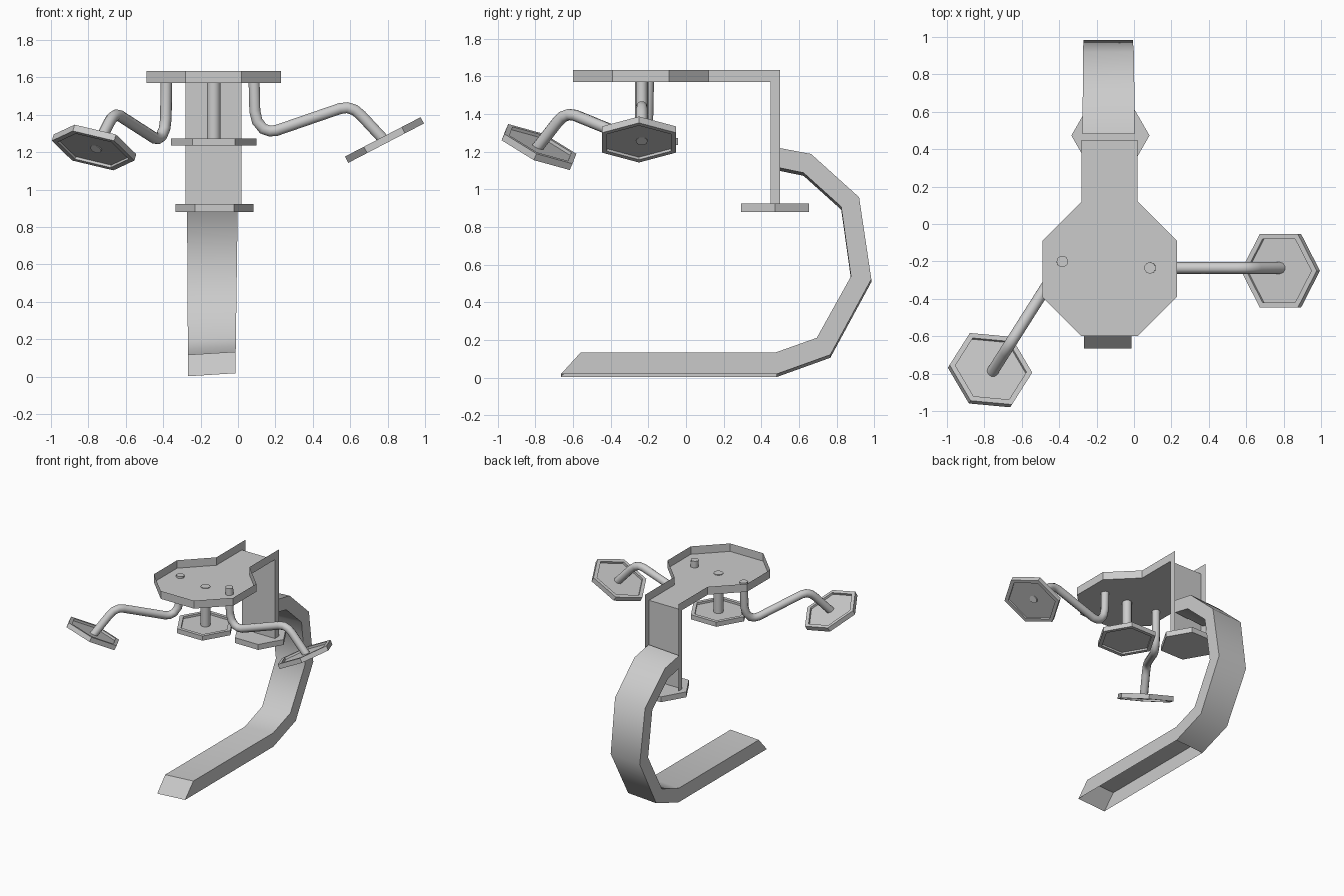
import bpy, math
from math import cos, sin, pi
from mathutils import Matrix, Vector

if "Cube" in bpy.data.objects:
    bpy.data.objects.remove(bpy.data.objects["Cube"])


def mesh_object(name, verts, faces, matrix=Matrix(), smooth=None):
    me = bpy.data.meshes.new(name)
    me.from_pydata(verts, [], faces)
    me.transform(matrix)
    me.update()
    ob = bpy.data.objects.new(name, me)
    bpy.context.collection.objects.link(ob)
    if smooth:
        select(ob)
        bpy.ops.object.shade_smooth_by_angle(angle=math.radians(smooth))
    return ob


def select(ob):
    bpy.ops.object.select_all(action='DESELECT')
    ob.select_set(True)
    bpy.context.view_layer.objects.active = ob


def tube(name, points, radius, matrix):
    cu = bpy.data.curves.new(name, 'CURVE')
    cu.dimensions = '3D'
    cu.bevel_depth = radius
    cu.bevel_resolution = 3
    cu.use_fill_caps = True
    sp = cu.splines.new('POLY')
    sp.points.add(len(points) - 1)
    for p, (x, z) in zip(sp.points, points):
        p.co = (*(matrix @ Vector((x, 0, z))), 1)
    ob = bpy.data.objects.new(name, cu)
    bpy.context.collection.objects.link(ob)
    select(ob)
    bpy.ops.object.convert(target='MESH')
    bpy.ops.object.shade_smooth_by_angle(angle=math.radians(50))


def hex_pad(name, radius, half, matrix, recessed=True):
    # rings run from the top centre, over the rim, to the bottom centre
    rings = [(radius, half), (radius, -half)]
    if recessed:
        inner = radius * 0.86
        rings = [(inner, 0.002), (inner, half)] + rings + [(inner, -half), (inner, -0.004)]
    verts = [(r * cos(k * pi / 3), r * sin(k * pi / 3), z) for r, z in rings for k in range(6)]
    n = len(rings)
    faces = [tuple(range(6)), tuple(reversed(range(6 * n - 6, 6 * n)))]
    for i in range(n - 1):
        for k in range(6):
            a, b = i * 6 + k, i * 6 + (k + 1) % 6
            faces.append((a, a + 6, b + 6, b))
    mesh_object(name, verts, faces, matrix)


# top tray: open octagonal pan with a neck folding down into a back channel
L, R, FLOOR, TOP, FOOT = -0.28, 0.02, 1.57, 1.635, 0.89
outline = [(L, .45), (L, .12), (-.49, -.09), (-.49, -.39), (L, -.60),
           (R, -.60), (.23, -.39), (.23, -.09), (R, .12), (R, .45)]
n = len(outline)
verts = [(x, y, FLOOR) for x, y in outline] + [(x, y, TOP) for x, y in outline]
faces = [tuple(range(n))] + [(i, i + n, i + n + 1, i + 1) for i in range(n - 1)]
mesh_object("top_tray", verts, faces)

# back channel: panel plus two side flanges
verts, faces = [], [(0, 5, 6, 1)]
for x in (L, R):
    verts += [(x, .45, FOOT), (x, .45, FLOOR), (x, .45, TOP), (x, .50, TOP), (x, .50, FOOT)]
faces += [(0, 1, 2, 3, 4), (9, 8, 7, 6, 5)]
mesh_object("back_channel", verts, faces)

# curved stand with foot, hollow underneath
outer = [(.48, 1.215), (.665, 1.18), (.92, .95), (.985, .515), (.767, .113), (.48, .01), (-.665, .01)]
inner = [(.48, 1.11), (.625, 1.08), (.825, .90), (.877, .53), (.695, .203), (.475, .125), (-.56, .125)]
m = len(outer)
verts = []
for side in (-1, 1):
    for y, z in outer + inner:
        x = -.267 - .006 * z if side < 0 else -.014 + .014 * z
        verts.append((x, y, z + side * .008))
s = 2 * m
faces = []
for i in range(m - 1):
    faces.append((i, i + m, i + m + 1, i + 1))
    faces.append((s + i, s + i + 1, s + i + m + 1, s + i + m))
    faces.append((m + i, s + m + i, s + m + i + 1, m + i + 1))
    if i < m - 2:
        faces.append((i, i + 1, s + i + 1, s + i))
faces.append((m - 1, s - 1, 2 * s - 1, s + m - 1))
mesh_object("curved_stand", verts, faces, smooth=42)

# two bent side arms with tilted pads
path = [(0, 1.625), (.005, 1.42), (.018, 1.365), (.05, 1.325), (.085, 1.313), (.12, 1.316),
        (.46, 1.433), (.50, 1.438), (.54, 1.425), (.575, 1.395), (.705, 1.255)]
for name, x, y, dz, angle in (("right", .085, -.235, 0, 0), ("left", -.383, -.20, -.04, 237.6)):
    base = Matrix.Translation((x, y, dz)) @ Matrix.Rotation(math.radians(angle), 4, 'Z')
    tube(name + "_arm", path, .031, base)
    tilt = Matrix.Translation((.698, -.015, 1.265)) @ Matrix.Rotation(math.radians(-27.5), 4, 'Y')
    hex_pad(name + "_pad", .228, .019, base @ tilt)

# centre post and pad
tube("centre_post", [(0, 1.255), (0, 1.575)], .037, Matrix.Translation((-.13, -.235, 0)))
hex_pad("centre_pad", .229, .019, Matrix.Translation((-.13, -.24, 1.255)))

# pad below the back channel
hex_pad("back_pad", .209, .022, Matrix.Translation((-.126, .473, .902)), recessed=False)
